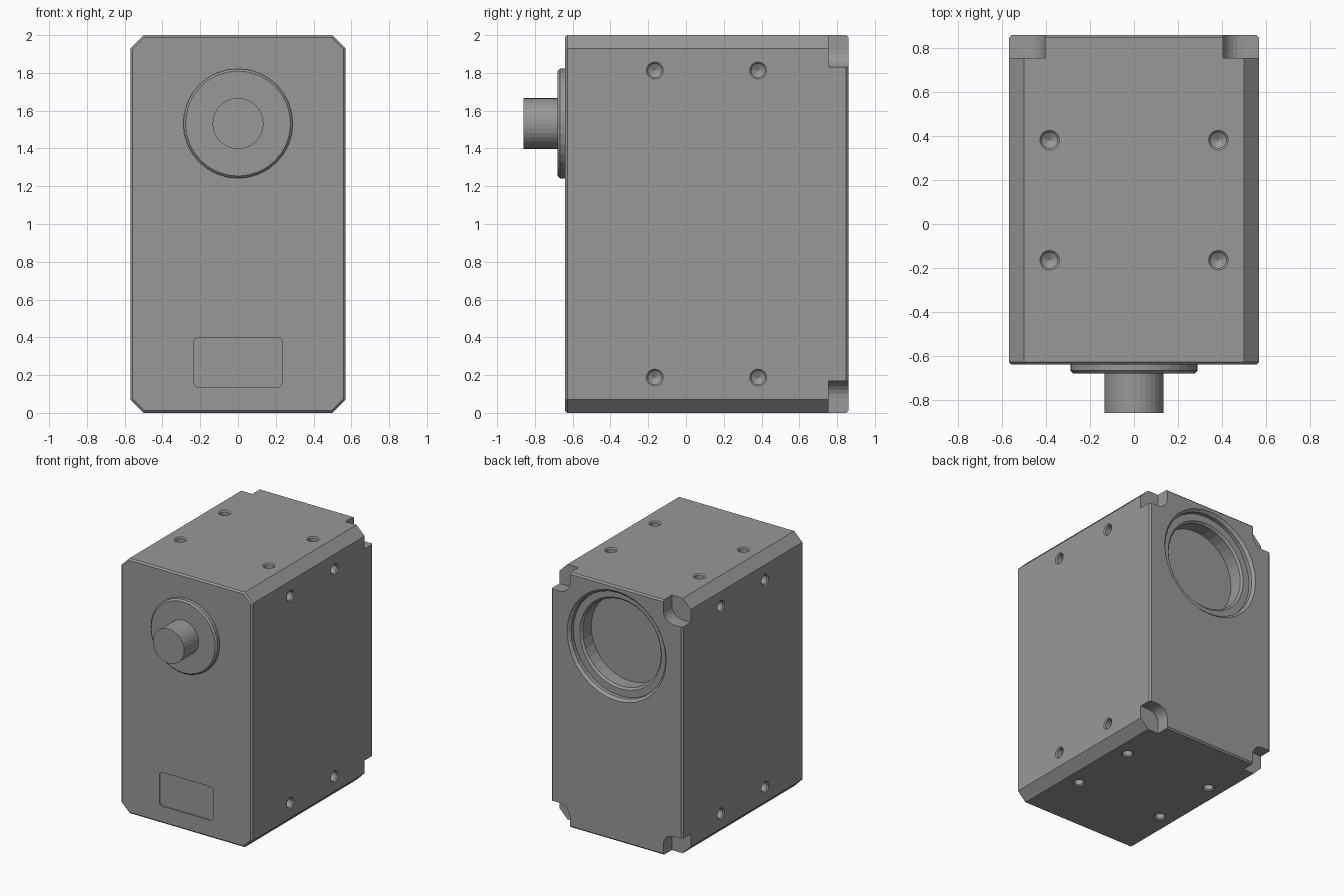
import bpy, bmesh
from math import cos, sin, pi
from mathutils import Vector

if "Cube" in bpy.data.objects:
    bpy.data.objects.remove(bpy.data.objects["Cube"])

AXIS_Z = 1.532           # height of the shaft and rear bore
FRONT, BACK = -0.64, 0.86

grey = bpy.data.materials.new("dark_grey")
grey.diffuse_color = (0.316, 0.316, 0.316, 1)
grey.use_nodes = True
grey.node_tree.nodes["Principled BSDF"].inputs["Base Color"].default_value = grey.diffuse_color


def new_object(name, bm):
    bmesh.ops.recalc_face_normals(bm, faces=bm.faces[:])
    mesh = bpy.data.meshes.new(name)
    bm.to_mesh(mesh)
    bm.free()
    mesh.materials.append(grey)
    obj = bpy.data.objects.new(name, mesh)
    bpy.context.collection.objects.link(obj)
    return obj


def revolve(bm, profile, origin, direction, segs):
    """Solid of revolution; profile = (radius, distance along direction)."""
    q = Vector(direction).to_track_quat('Z', 'Y')
    o = Vector(origin)
    rings = []
    for r, d in profile:
        n = segs if r > 0 else 1
        rings.append([bm.verts.new(o + q @ Vector((r * cos(2 * pi * i / segs),
                      r * sin(2 * pi * i / segs), d))) for i in range(n)])
    for a, b in zip(rings, rings[1:]):
        if len(a) == 1:
            bm.faces.new(b)
        elif len(b) == 1 and abs(profile[-1][1] - profile[-2][1]) < 1e-6:
            bm.faces.new(a)
        else:
            for i in range(segs):
                j = (i + 1) % segs
                if len(b) == 1:
                    bm.faces.new((a[i], a[j], b[0]))
                else:
                    bm.faces.new((a[i], a[j], b[j], b[i]))
    for v in [v for v in bm.verts if not v.link_faces]:
        bm.verts.remove(v)


def prism(bm, loops):
    """Loft between (y, [(x, z), ...]) outlines and cap both ends."""
    rings = [[bm.verts.new((x, y, z)) for x, z in pts] for y, pts in loops]
    n = len(rings[0])
    for a, b in zip(rings, rings[1:]):
        for i in range(n):
            j = (i + 1) % n
            bm.faces.new((a[i], a[j], b[j], b[i]))
    bm.faces.new(rings[0])
    bm.faces.new(rings[-1])


def arc(cx, cz, r, start, n=6):
    return [(cx + r * cos(start + pi / 2 * i / n), cz + r * sin(start + pi / 2 * i / n))
            for i in range(n + 1)]


def octagon(inset):
    w, h = 0.57 - inset, 1 - inset
    c = 0.07 - inset * 0.59
    q = [(w, h - c), (w - c, h), (-w + c, h), (-w, h - c)]
    return [(x, 1 + z) for x, z in q] + [(-x, 1 - z) for x, z in q]


# Housing with chamfered long edges and fine end chamfers
bm = bmesh.new()
prism(bm, [(FRONT, octagon(0.012)), (FRONT + 0.012, octagon(0)),
           (BACK - 0.012, octagon(0)), (BACK, octagon(0.012))])
body = new_object("housing", bm)

# All recesses gathered into one cutter
bm = bmesh.new()
hole = [(0, -0.01), (0.055, -0.01), (0.036, 0.009), (0.036, 0.09), (0, 0.11)]
for s in (-1, 1):
    for y in (-0.165, 0.382):
        for t in (-1, 1):
            # Side mounting holes, then top and bottom mounting holes
            revolve(bm, hole, (s * 0.57, y, 1 + t * 0.813), (-s, 0, 0), 16)
            revolve(bm, hole, (t * 0.384, y, 1 + s), (0, 0, -s), 16)
    # Rear corner notches with a rounded inner corner
    for t in (-1, 1):
        pts = arc(0.405 + 0.09, 0.83 + 0.09, 0.09, pi) + [(0.7, 0.83), (0.7, 1.1), (0.405, 1.1)]
        pts = [(s * x, 1 + t * z) for x, z in pts]
        prism(bm, [(0.755, pts), (0.95, pts)])
# Stepped rear bore
revolve(bm, [(0, -0.01), (0.44, -0.01), (0.41, 0.02), (0.41, 0.05), (0.355, 0.05),
             (0.34, 0.065), (0.34, 0.17), (0, 0.17)],
        (0, BACK, AXIS_Z), (0, -1, 0), 32)
# Shallow label recess on the front
pts = []
for k, (sx, sz) in enumerate(((1, 1), (-1, 1), (-1, -1), (1, -1))):
    pts += arc(sx * (0.235 - 0.03), 0.268 + sz * (0.132 - 0.03), 0.03, k * pi / 2, 4)
prism(bm, [(FRONT - 0.02, pts), (FRONT + 0.008, pts)])
cutter = new_object("recess_cutter", bm)
cutter.hide_render = True

mod = body.modifiers.new("recesses", 'BOOLEAN')
mod.operation = 'DIFFERENCE'
mod.solver = 'EXACT'
mod.object = cutter
bpy.context.view_layer.objects.active = body
bpy.ops.object.modifier_apply(modifier=mod.name)
bpy.data.objects.remove(cutter)

# Front flange with chamfered rim
bm = bmesh.new()
revolve(bm, [(0, -0.005), (0.29, -0.005), (0.29, 0.028), (0.278, 0.04), (0, 0.04)],
        (0, FRONT, AXIS_Z), (0, -1, 0), 32)
new_object("front_flange", bm)

# Output shaft
bm = bmesh.new()
revolve(bm, [(0, 0.03), (0.135, 0.03), (0.135, 0.22), (0, 0.22)],
        (0, FRONT, AXIS_Z), (0, -1, 0), 32)
new_object("output_shaft", bm)
